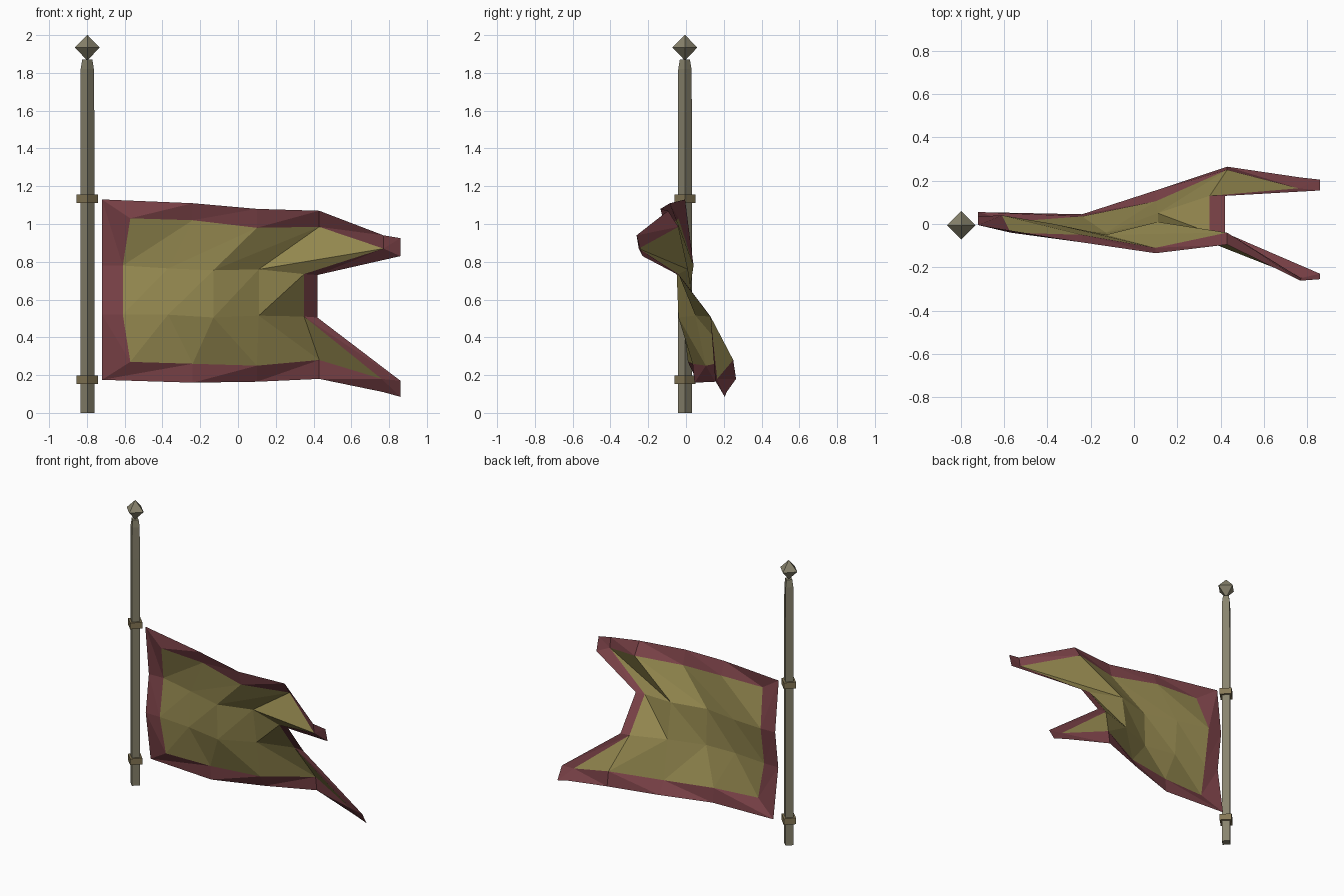
import bpy, math

if "Cube" in bpy.data.objects:
    bpy.data.objects.remove(bpy.data.objects["Cube"])

def material(name, rgb):
    m = bpy.data.materials.new(name)
    m.diffuse_color = (*rgb, 1)
    m.use_nodes = True
    m.node_tree.nodes["Principled BSDF"].inputs["Base Color"].default_value = m.diffuse_color
    return m

GOLD = material("olive_cloth", (0.30, 0.25, 0.08))
RED = material("maroon_cloth", (0.20, 0.055, 0.065))
WOOD = material("pole_wood", (0.25, 0.23, 0.155))
BRASS = material("dull_brass", (0.24, 0.19, 0.095))

def make(name, verts, faces, mat):
    me = bpy.data.meshes.new(name)
    me.from_pydata(verts, [], faces)
    me.materials.append(mat)
    ob = bpy.data.objects.new(name, me)
    bpy.context.collection.objects.link(ob)
    return ob

def lathe(name, profile, sides, mat, x=-0.798, y=-0.006):
    """Closed faceted solid from (radius, z) rings."""
    verts, faces = [], []
    for r, z in profile:
        for k in range(sides):
            a = 2 * math.pi * k / sides
            verts.append((x + r * math.cos(a), y + r * math.sin(a), z))
    for i in range(len(profile) - 1):
        for k in range(sides):
            n = (k + 1) % sides
            faces.append((i * sides + k, i * sides + n,
                          (i + 1) * sides + n, (i + 1) * sides + k))
    last = (len(profile) - 1) * sides
    faces += [tuple(reversed(range(sides))), tuple(range(last, last + sides))]
    return make(name, verts, faces, mat)

def strip(a, b):
    """Triangles between two matching rows of points."""
    tris = []
    for i in range(len(a) - 1):
        tris += [(a[i], b[i], a[i + 1]), (b[i], b[i + 1], a[i + 1])]
    return [t for t in tris if len(set(t)) == 3]

def cloth(name, tris, mat):
    pts = list(dict.fromkeys(p for t in tris for p in t))
    return make(name, pts, [tuple(pts.index(p) for p in t) for t in tris], mat)

# Square pole set cornerwise, with chamfered top
lathe("pole", [(0.037, 0), (0.037, 1.6), (0.035, 1.82), (0.027, 1.87)], 4, WOOD)

# Diamond finial
lathe("finial", [(0.002, 1.868), (0.066, 1.934), (0.002, 2.0)], 4, WOOD)

# Rings holding the flag
for label, z in (("lower", 0.175), ("upper", 1.133)):
    lathe(label + "_ring", [(0.056, z - 0.022), (0.056, z + 0.022)], 4, BRASS)

# Flag field: rows of points from top to bottom
top = [(-.57, -.04, 1.03), (-.24, -.05, 1.02), (.10, -.11, .98), (.43, -.04, .985)]
high = [(-.61, .04, .78), (-.37, .0, .765), (-.13, -.05, .755), (.11, .01, .76), (.35, -.04, .735)]
low = [(-.61, .0, .52), (-.37, -.02, .52), (-.13, -.04, .505), (.11, .05, .515), (.35, .13, .51)]
bottom = [(-.57, .01, .27), (-.24, .035, .26), (.10, .105, .25), (.43, .25, .28)]
up_tip, low_tip = (.77, -.25, .87), (.76, .165, .18)

field = strip(top, high[:4]) + strip(high, low) + strip(low[:4], bottom)
field += [(high[3], up_tip, top[3]), (high[3], high[4], up_tip),
          (low[3], bottom[3], low[4]), (low[4], bottom[3], low_tip)]
cloth("flag_field", field, GOLD)

# Flag border: outer outline paired with the edge of the field
outer = [(-.72, -.005, 1.13), (-.24, -.085, 1.11), (.10, -.135, 1.08), (.43, -.095, 1.07),
         (.77, -.262, .94), (.86, -.255, .925), (.86, -.23, .83),
         (.42, -.04, .73), (.42, .13, .505),
         (.86, .155, .17), (.86, .205, .085), (.77, .215, .11),
         (.43, .265, .18), (.10, .155, .165), (-.24, .045, .16), (-.72, .055, .175),
         (-.72, .0, .52), (-.72, .035, .78)]
inner = top + [up_tip] * 3 + [high[4], low[4]] + [low_tip] * 3 + bottom[::-1] + [low[0], high[0]]
cloth("flag_border", strip(outer + outer[:1], inner + inner[:1]), RED)
